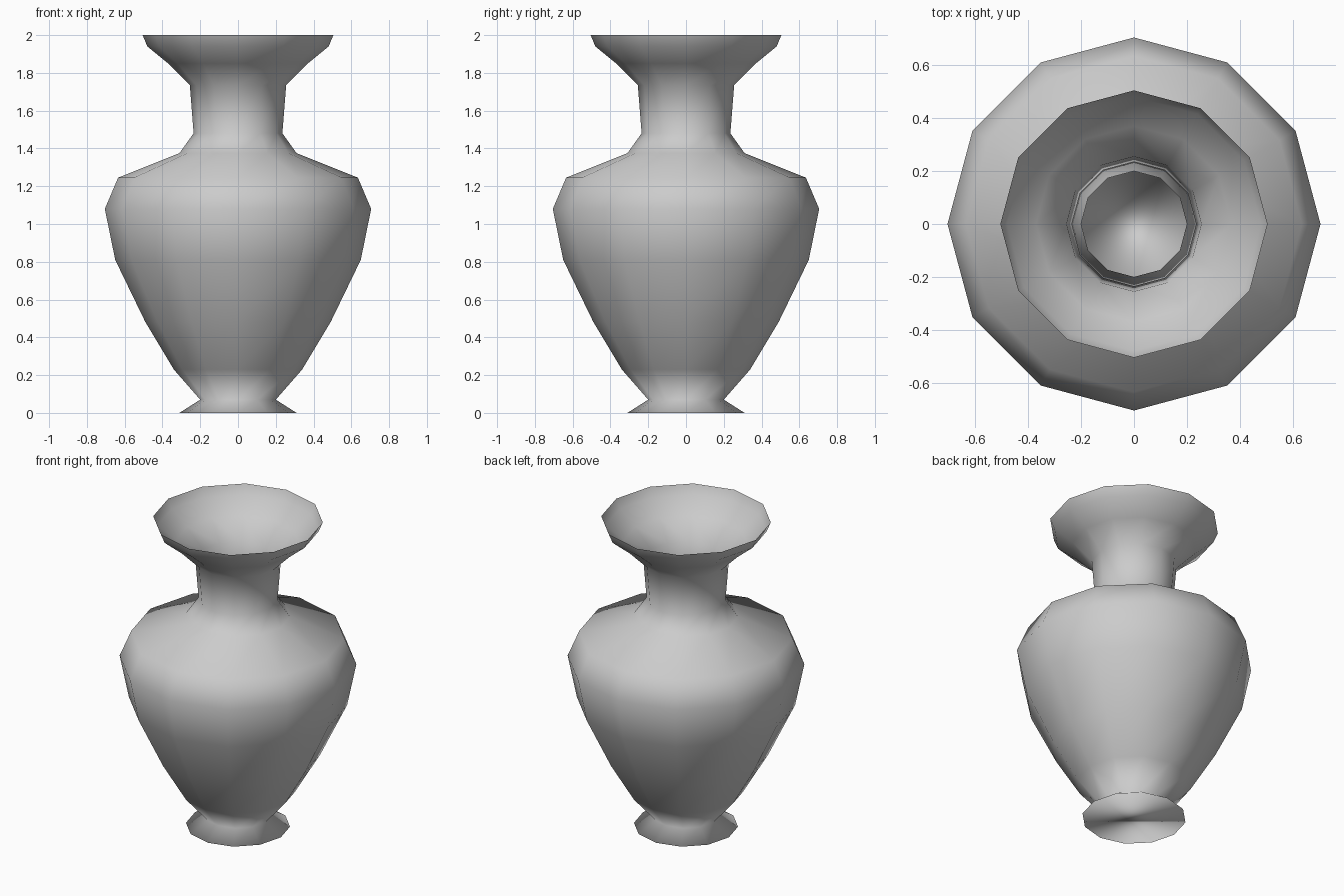
import bpy, bmesh
from math import cos, sin, tau

if "Cube" in bpy.data.objects:
    bpy.data.objects.remove(bpy.data.objects["Cube"])

SIDES = 12

# Vase profile from foot to lip: (radius, height)
profile = [
    (0.31, 0.00), (0.20, 0.07),                              # foot and waist
    (0.34, 0.23), (0.49, 0.48), (0.65, 0.81), (0.705, 1.08), # belly
    (0.635, 1.245), (0.31, 1.375),                           # shoulder
    (0.235, 1.48), (0.255, 1.735),                           # neck
    (0.37, 1.85), (0.48, 1.94), (0.505, 2.00),               # flared lip
]

bm = bmesh.new()
rings = [[bm.verts.new((r * cos(tau * i / SIDES), r * sin(tau * i / SIDES), z))
          for i in range(SIDES)] for r, z in profile]

# Thin wall, open at the mouth
for low, high in zip(rings, rings[1:]):
    for i in range(SIDES):
        j = (i + 1) % SIDES
        bm.faces.new((low[i], low[j], high[j], high[i]))

# Closed underside
bm.faces.new(rings[0][::-1])

for f in bm.faces:
    f.smooth = True

mesh = bpy.data.meshes.new("vase")
bm.to_mesh(mesh)
bm.free()
vase = bpy.data.objects.new("vase", mesh)
bpy.context.collection.objects.link(vase)
